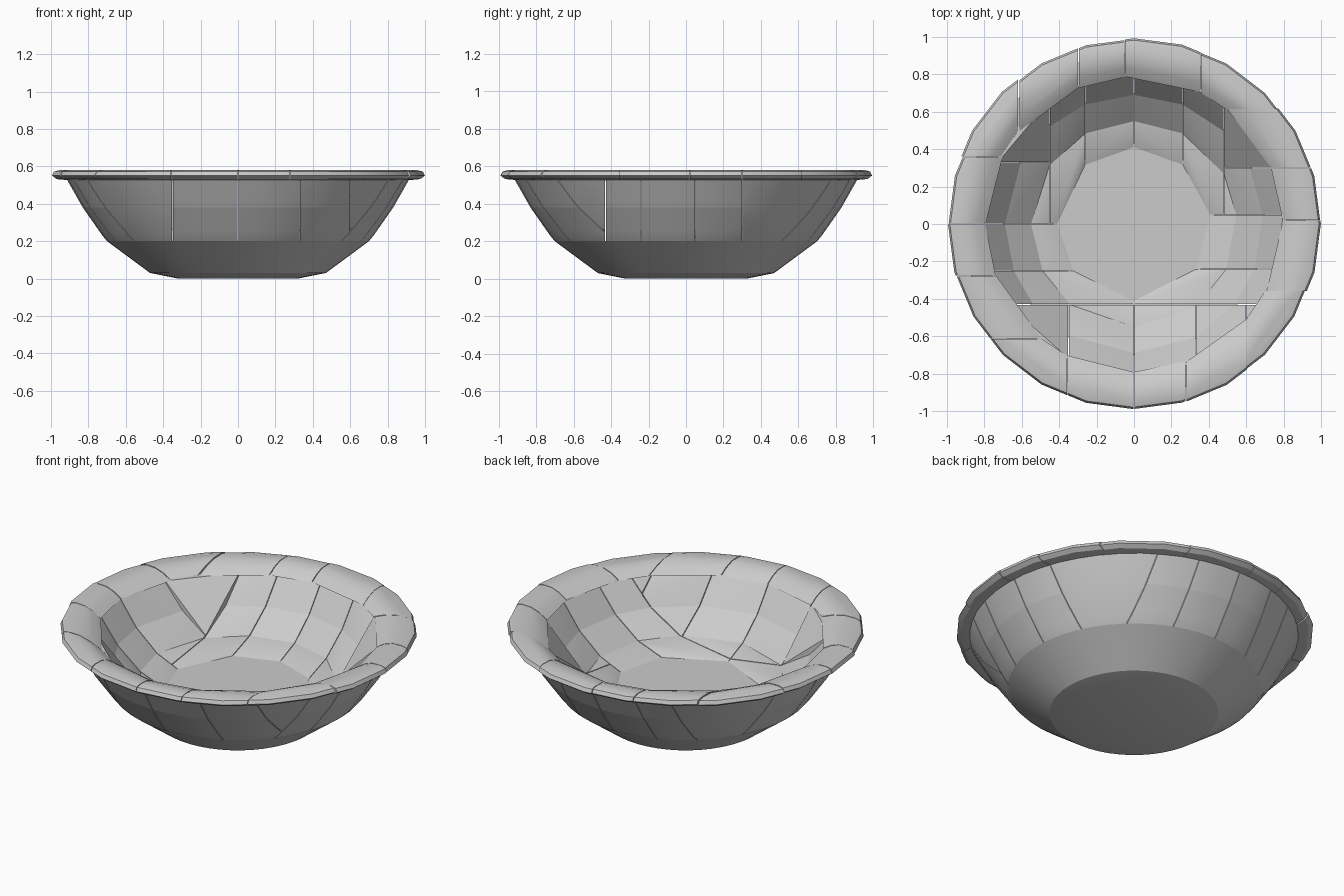
import bpy, bmesh, math, random
from mathutils import Vector

random.seed(4)
old = bpy.data.objects.get("Cube")
if old:
    bpy.data.objects.remove(old)

stone = bpy.data.materials.new("plain grey")
stone.use_nodes = True
GREY = (0.6, 0.6, 0.6, 1)
stone.diffuse_color = GREY
stone.node_tree.nodes["Principled BSDF"].inputs["Base Color"].default_value = GREY

FAR = 2
GAP = 0.002


def lathe(profile, sides):
    """Revolve a closed (radius, height) profile around z."""
    bm = bmesh.new()
    rings = []
    for i in range(sides):
        a = math.tau * i / sides
        rings.append([bm.verts.new((r * math.cos(a), r * math.sin(a), z)) for r, z in profile])
    n = len(profile)
    for i in range(sides):
        p, q = rings[i], rings[(i + 1) % sides]
        for j in range(n):
            k = (j + 1) % n
            bm.faces.new((p[j], q[j], q[k], p[k]))
    return bm


def add_hull(target, points):
    """Append the convex block around the points to the target mesh."""
    bm = bmesh.new()
    for p in points:
        bm.verts.new(p)
    bmesh.ops.remove_doubles(bm, verts=bm.verts, dist=0.0005)
    bmesh.ops.convex_hull(bm, input=bm.verts)
    bmesh.ops.delete(bm, geom=[v for v in bm.verts if not v.link_faces], context='VERTS')
    bmesh.ops.dissolve_limit(bm, angle_limit=0.02, verts=bm.verts, edges=bm.edges)
    bmesh.ops.recalc_face_normals(bm, faces=bm.faces)
    mesh = bpy.data.meshes.new("block")
    bm.to_mesh(mesh)
    bm.free()
    target.from_mesh(mesh)
    bpy.data.meshes.remove(mesh)


def add_block(target, source, low, high, scale=1):
    """Trim the source ring to a box and add the trimmed part as a block."""
    bm = source.copy()
    for axis in range(3):
        for bound, sign in ((low[axis] + GAP, -1), (high[axis] - GAP, 1)):
            co, no = Vector(), Vector()
            co[axis], no[axis] = bound, sign
            bmesh.ops.bisect_plane(bm, geom=bm.verts[:] + bm.edges[:] + bm.faces[:],
                                   plane_co=co, plane_no=no, clear_outer=True)
    points = [Vector((v.co.x * scale, v.co.y * scale, v.co.z)) for v in bm.verts]
    bm.free()
    if len(points) > 3:
        add_hull(target, points)


def finish(name, bm):
    mesh = bpy.data.meshes.new(name)
    bm.to_mesh(mesh)
    bm.free()
    mesh.materials.append(stone)
    obj = bpy.data.objects.new(name, mesh)
    bpy.context.collection.objects.link(obj)
    bpy.ops.object.select_all(action='DESELECT')
    obj.select_set(True)
    bpy.context.view_layer.objects.active = obj
    bpy.ops.object.shade_smooth_by_angle(angle=math.radians(25))


def spans(cuts):
    return zip(cuts, cuts[1:])


# Foot: a solid dish whose top is the flat floor
outer = [(0.32, 0), (0.47, 0.03), (0.7, 0.2)]
foot = bmesh.new()
add_hull(foot, [(r * math.cos(a), r * math.sin(a), z) for r, z in outer
                for a in (math.tau * i / 48 for i in range(48))])
finish("foot", foot)

# Wall: tiers of blocks with straight cuts
ring = lathe([(0.7, 0.2), (0.725, 0.23), (0.83, 0.38), (0.915, 0.53),
              (0.80, 0.53), (0.69, 0.38), (0.55, 0.26), (0.41, 0.2)], 48)
tiers = [0.2, 0.26, 0.38, 0.53]
cells = []
for x0, x1 in spans([-0.45, -0.26, 0, 0.26, 0.48]):
    cells.append((x0, x1, 0.05 if x0 > 0 else 0, FAR, tiers))
for x0, x1 in spans([-0.35, 0, 0.33, 0.6]):
    cells.append((x0, x1, -FAR, -0.43, tiers))
cells += [
    (-FAR, -0.45, 0, 0.33, tiers),
    (-FAR, 0, -0.25, 0, tiers),
    (-FAR, 0, -0.43, -0.25, tiers),
    (0, FAR, -0.43, -0.24, tiers),
    (0, FAR, -0.24, 0.05, tiers),
    (0.48, FAR, 0.05, 0.3, tiers),
]
whole = [tiers[0], tiers[-1]]
cells += [
    (-FAR, -0.45, 0.33, FAR, whole),
    (0.48, FAR, 0.3, FAR, whole),
    (-FAR, -0.35, -FAR, -0.43, whole),
    (0.6, FAR, -FAR, -0.43, whole),
]
wall = bmesh.new()
for x0, x1, y0, y1, heights in cells:
    for z0, z1 in spans(heights):
        add_block(wall, ring, (x0, y0, z0 - GAP), (x1, y1, z1 + GAP))
ring.free()
finish("wall", wall)

# Rim: a rounded lip in sixteen slightly uneven pieces
lip = lathe([(0.90, 0.525), (0.975, 0.532), (1, 0.55), (0.99, 0.572), (0.96, 0.58),
             (0.90, 0.578), (0.85, 0.56), (0.80, 0.528)], 24)
pieces = []
for x0, x1 in spans([-0.62, -0.3, -0.05, 0.36]):
    pieces.append((x0, x1, 0.5, FAR))
for x0, x1 in spans([-0.36, 0, 0.28, 0.61]):
    pieces.append((x0, x1, -FAR, -0.5))
for y0, y1 in spans([-0.36, 0.02, 0.3, 0.62]):
    pieces.append((0.5, FAR, y0, y1))
for y0, y1 in spans([-0.62, -0.28, 0, 0.36]):
    pieces.append((-FAR, -0.5, y0, y1))
pieces += [(0.36, FAR, 0.62, FAR), (0.61, FAR, -FAR, -0.36),
           (-FAR, -0.36, -FAR, -0.62), (-FAR, -0.62, 0.36, FAR)]
rim = bmesh.new()
for x0, x1, y0, y1 in pieces:
    add_block(rim, lip, (x0, y0, 0), (x1, y1, 1), random.uniform(0.988, 1))
lip.free()
finish("rim", rim)
